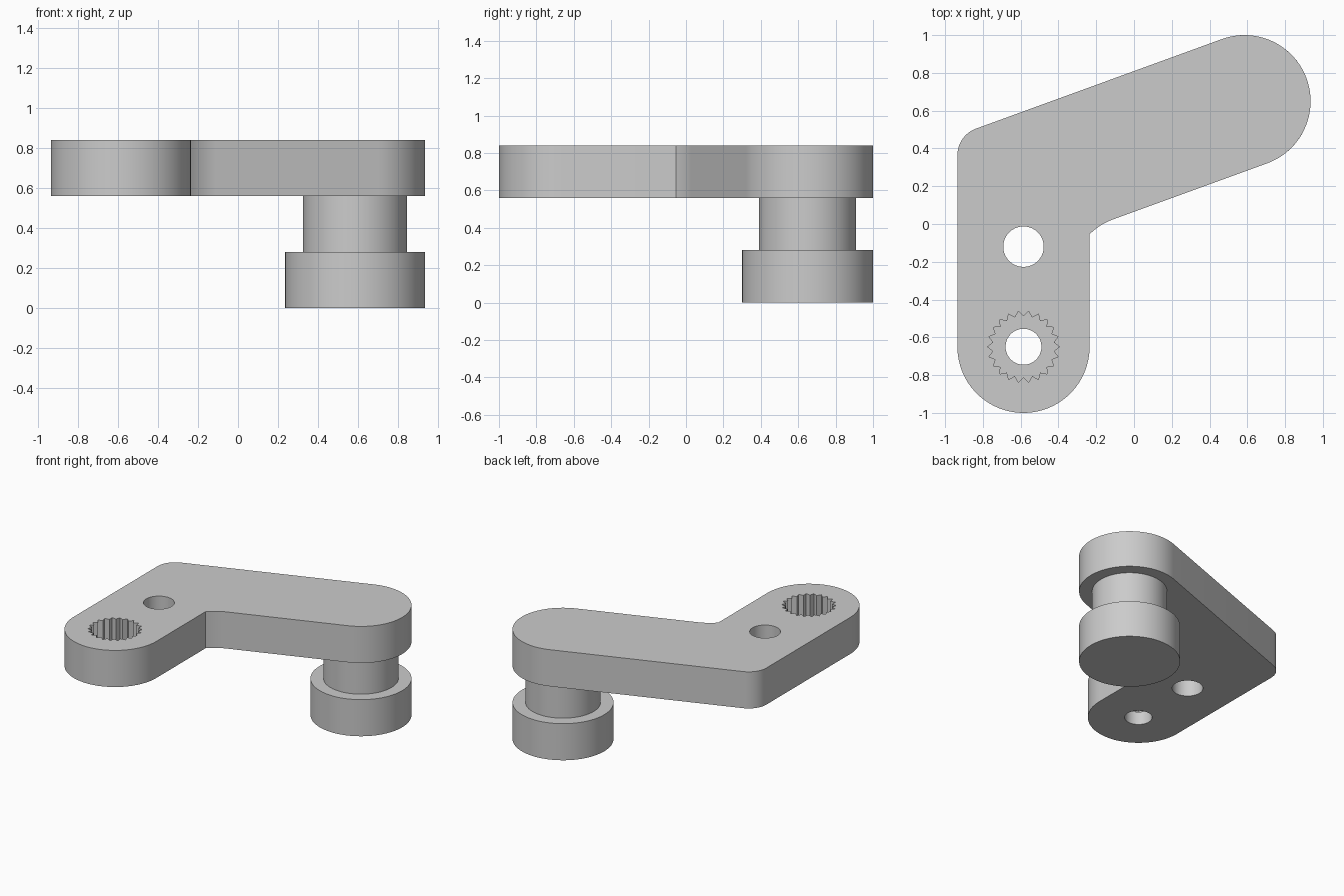
import bpy, bmesh
from math import sin, cos, radians, pi

if "Cube" in bpy.data.objects:
    bpy.data.objects.remove(bpy.data.objects["Cube"])

grey = bpy.data.materials.new("plain_grey")
grey.use_nodes = True
colour = (0.6, 0.6, 0.6, 1)
grey.diffuse_color = colour
grey.node_tree.nodes["Principled BSDF"].inputs["Base Color"].default_value = colour

R = 0.35                     # rounded arm end radius
PIVOT = (-0.585, -0.65)      # splined end of the arm
POST = (0.585, 0.65)         # end carrying the post
BOTTOM, TOP = 0.56, 0.84     # plate faces


def arc(centre, r, start, end, steps):
    """Points along an arc, angles in degrees."""
    angles = [radians(start + (end - start) * i / steps) for i in range(steps + 1)]
    return [(centre[0] + r * cos(a), centre[1] + r * sin(a)) for a in angles]


def circle(centre, r, steps=64):
    return arc(centre, r, 0, 360, steps)[:-1]


def prism(name, outline, z0, z1):
    """Closed solid extruded from a flat outline."""
    bm = bmesh.new()
    face = bm.faces.new([bm.verts.new((x, y, z0)) for x, y in outline])
    ext = bmesh.ops.extrude_face_region(bm, geom=[face], use_keep_orig=True)
    for v in ext["geom"]:
        if isinstance(v, bmesh.types.BMVert):
            v.co.z = z1
    bmesh.ops.recalc_face_normals(bm, faces=bm.faces)
    mesh = bpy.data.meshes.new(name)
    bm.to_mesh(mesh)
    bm.free()
    mesh.materials.append(grey)
    obj = bpy.data.objects.new(name, mesh)
    bpy.context.collection.objects.link(obj)
    return obj


def activate(obj):
    bpy.ops.object.select_all(action="DESELECT")
    obj.select_set(True)
    bpy.context.view_layer.objects.active = obj


def cut(obj, cutter):
    mod = obj.modifiers.new("cut", "BOOLEAN")
    mod.operation, mod.solver, mod.object = "DIFFERENCE", "EXACT", cutter
    activate(obj)
    bpy.ops.object.modifier_apply(modifier=mod.name)
    bpy.data.objects.remove(cutter)


# Bent arm plate: two rounded ends, rounded outer elbow, eased inner elbow
outline = arc(PIVOT, R, 180, 360, 48)
outline += arc((0.01, -0.304), R, 134.5, 110, 10)
outline += arc(POST, R, -70, 110, 48)
outline += arc((-0.785, 0.364), 0.15, 110, 180, 16)
arm = prism("bent_arm", outline, BOTTOM, TOP)

# Plain through holes
cut(arm, prism("pivot_hole", circle(PIVOT, 0.095), BOTTOM - 0.1, TOP + 0.1))
cut(arm, prism("clamp_hole", circle((-0.585, -0.12), 0.107), BOTTOM - 0.1, TOP + 0.1))

# Toothed socket sunk into the top
TEETH = 22
teeth = []
for i in range(TEETH * 2):
    r = 0.162 if i % 2 else 0.19
    a = pi * i / TEETH
    teeth.append((PIVOT[0] + r * cos(a), PIVOT[1] + r * sin(a)))
cut(arm, prism("spline_socket", teeth, 0.66, TOP + 0.1))

# Post and its foot
post = prism("post", circle(POST, 0.26, 80), 0.28, BOTTOM)
foot = prism("post_foot", circle(POST, R, 96), 0, 0.28)

for obj in (arm, post, foot):
    activate(obj)
    bpy.ops.object.shade_smooth_by_angle(angle=radians(25))
